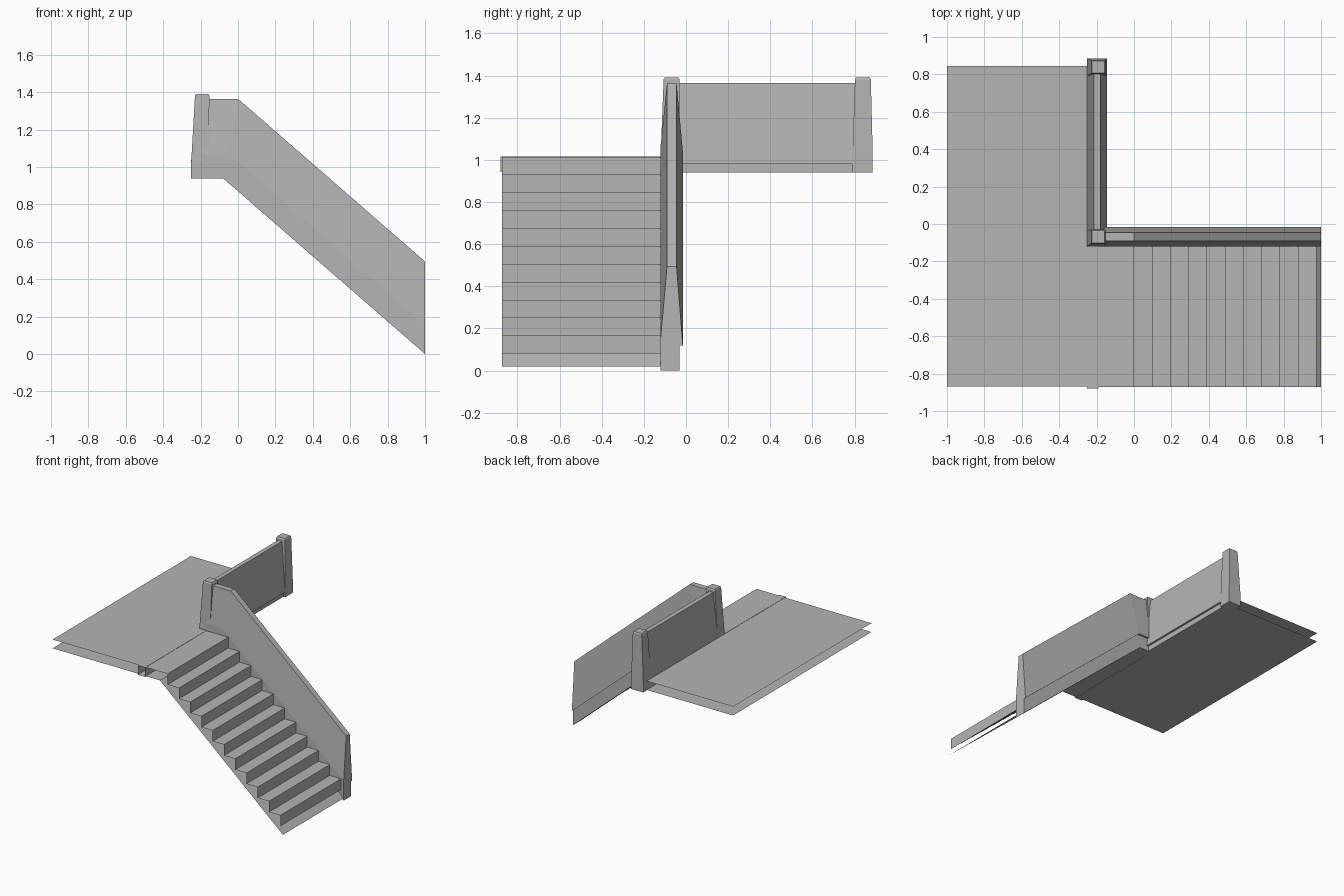
import bpy, bmesh

if "Cube" in bpy.data.objects:
    bpy.data.objects.remove(bpy.data.objects["Cube"])

SLOPE = 0.87
grey = bpy.data.materials.new("dark_grey")
grey.diffuse_color = (0.46, 0.46, 0.46, 1.0)
grey.use_nodes = True
grey.node_tree.nodes["Principled BSDF"].inputs["Base Color"].default_value = grey.diffuse_color


def finish(name, bm, recalc=True):
    if recalc:
        bmesh.ops.recalc_face_normals(bm, faces=bm.faces)
    me = bpy.data.meshes.new(name)
    bm.to_mesh(me)
    bm.free()
    me.materials.append(grey)
    ob = bpy.data.objects.new(name, me)
    bpy.context.collection.objects.link(ob)
    return ob


def loft(name, rings):
    """Closed solid through matching rings of points, capped at both ends."""
    bm = bmesh.new()
    loops = [[bm.verts.new(p) for p in r] for r in rings]
    n = len(loops[0])
    for a, b in zip(loops, loops[1:]):
        for i in range(n):
            j = (i + 1) % n
            bm.faces.new((a[i], a[j], b[j], b[i]))
    bm.faces.new(loops[0][::-1])
    bm.faces.new(loops[-1])
    return finish(name, bm)


def sheet(name, profile, y0, y1, up=True):
    """Open single-sided strip: an x-z profile swept along y."""
    bm = bmesh.new()
    a = [bm.verts.new((x, y0, z)) for x, z in profile]
    b = [bm.verts.new((x, y1, z)) for x, z in profile]
    for i in range(len(a) - 1):
        f = (a[i], a[i + 1], b[i + 1], b[i])
        bm.faces.new(f if up else f[::-1])
    return finish(name, bm, recalc=False)


def rect(x0, x1, y0, y1, z):
    return [(x0, y0, z), (x1, y0, z), (x1, y1, z), (x0, y1, z)]


# Stair treads and risers, stepping down toward +x
RUN, RISE, TOP = 0.0977, 0.0848, 1.014
steps = [(-0.25, TOP)]
for i in range(11):
    steps += [(RUN * i, TOP - RISE * i), (RUN * i, TOP - RISE * (i + 1))]
sheet("stair_steps", steps, -0.872, -0.11)

# Sloping underside of the flight
sheet("stair_underside", [(-0.19, 0.945), (-0.066, 0.945), (1.0, 0.02)], -0.872, -0.11, up=False)

# Landing: open upper and lower sheets
sheet("landing_floor", [(-1.0, TOP), (-0.24, TOP)], -0.868, 0.845)
sheet("landing_underside", [(-1.0, 0.945), (-0.24, 0.945)], -0.868, 0.845, up=False)

# Open-ended edge beam across the landing at the head of the stairs
sheet("landing_beam", [(-0.25, 0.942), (-0.25, 1.016), (-0.19, 1.016),
                       (-0.19, 0.942), (-0.25, 0.942)], -0.88, -0.11)

# Stair parapet: each section point is (y, level z, x where the slope begins)
section = [(-0.12, 0.94, -0.08), (-0.12, 1.07, -0.05), (-0.09, 1.365, 0.0),
           (-0.045, 1.365, 0.0), (-0.015, 1.04, -0.06), (-0.03, 1.04, -0.06),
           (-0.03, 0.94, -0.08)]
loft("stair_parapet", [
    [(-0.19, y, z) for y, z, b in section],
    [(b, y, z) for y, z, b in section],
    [(1.0, y, z - SLOPE * (1.0 - b)) for y, z, b in section]])

# Landing parapet, tapered with a ledge on the outer side
section = [(-0.25, 0.94), (-0.25, 1.04), (-0.215, 1.365), (-0.18, 1.365),
           (-0.145, 0.98), (-0.16, 0.98), (-0.16, 0.94)]
loft("landing_parapet", [[(x, y, z) for x, z in section] for y in (-0.07, 0.84)])


# Tapered newel posts with a small chamfered cap
def newel(name, base, top):
    x0, x1, y0, y1 = top
    loft(name, [rect(*base, 0.94), rect(*base, 1.03), rect(*top, 1.382),
                rect(x0 + 0.005, x1 - 0.005, y0 + 0.005, y1 - 0.005, 1.39)])


newel("corner_newel", (-0.25, -0.157, -0.12, -0.032), (-0.23, -0.153, -0.106, -0.03))
newel("end_newel", (-0.25, -0.145, 0.79, 0.886), (-0.23, -0.153, 0.802, 0.877))
